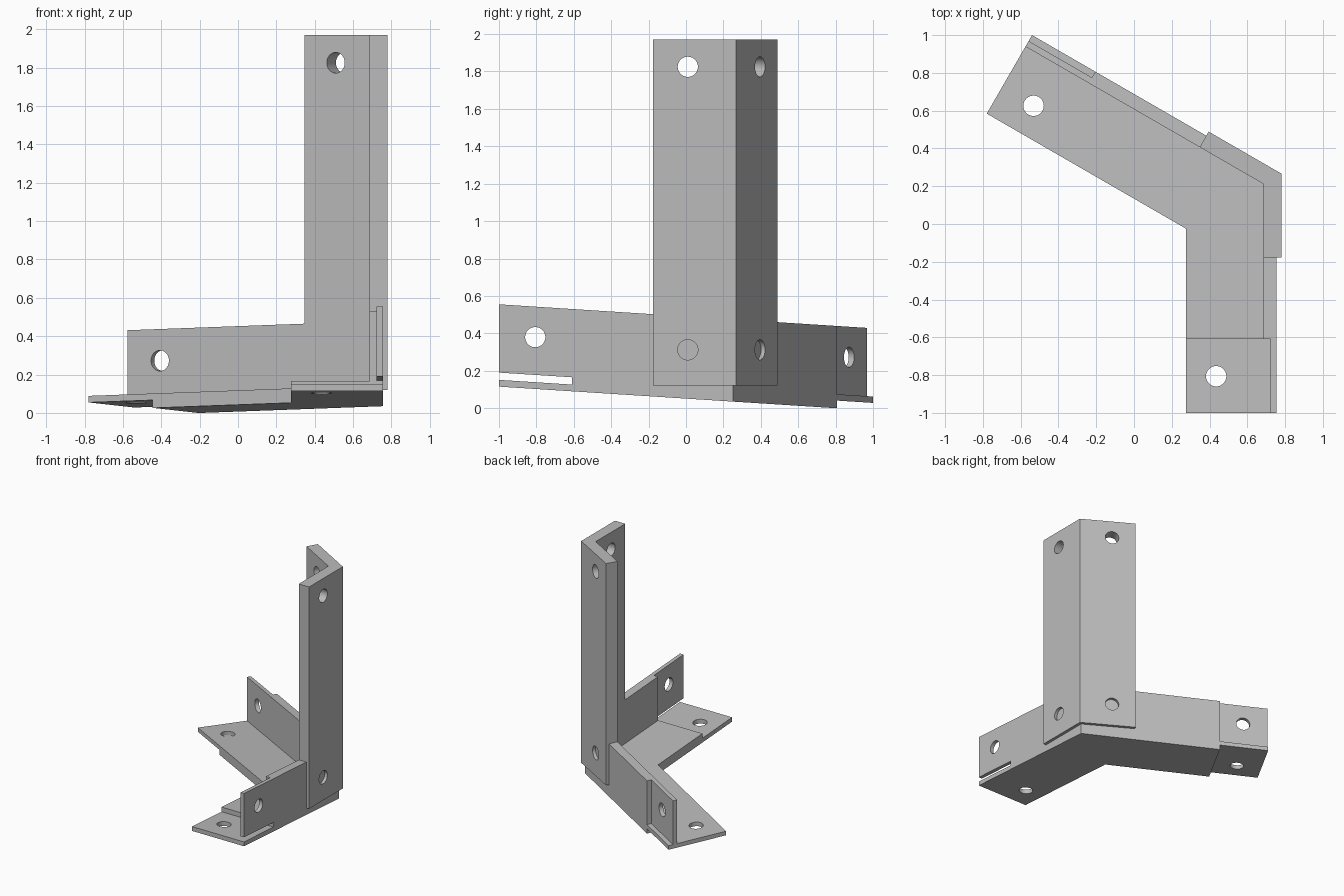
import bpy, bmesh
from math import cos, sin, radians
from mathutils import Vector

cube = bpy.data.objects.get("Cube")
if cube:
    bpy.data.objects.remove(cube, do_unlink=True)

steel = bpy.data.materials.new("grey_steel")
steel.use_nodes = True
GREY = (0.5, 0.5, 0.5, 1)
steel.diffuse_color = GREY
steel.node_tree.nodes["Principled BSDF"].inputs["Base Color"].default_value = GREY

# Plan layout: two arms leave the outer corner, each with an outward normal
CORNER = Vector((0.755, 0.2525))
ANGLE = radians(30)
ARMS = {
    "front": (Vector((0, -1)), Vector((1, 0))),
    "back": (Vector((-cos(ANGLE), sin(ANGLE))), Vector((sin(ANGLE), cos(ANGLE)))),
}
STEP = {"front": 0.8625, "back": 1.108}
END = {"front": 1.2525, "back": 1.495}
WIDTH, WALL, PLATE, TOP = 0.48, 0.07, 0.075, 0.44
RADIUS = 0.054


def point(arm, along, inset):
    direction, normal = ARMS[arm]
    return CORNER + direction * along - normal * inset


def bend(inset):
    return CORNER - Vector((inset, inset * sin(ANGLE) / cos(ANGLE)))


def pitch(y):
    # the arms slope gently down towards the back
    return 0.051 - 0.064 * y


def prism(name, outline, low, high, sloped=True):
    bm = bmesh.new()
    rings = []
    for z in (low, high):
        rings.append([bm.verts.new((p.x, p.y, z + (pitch(p.y) if sloped else 0)))
                      for p in outline])
    bottom, top = rings
    bm.faces.new(bottom)
    bm.faces.new(top)
    n = len(outline)
    for i in range(n):
        j = (i + 1) % n
        bm.faces.new((bottom[i], bottom[j], top[j], top[i]))
    bmesh.ops.recalc_face_normals(bm, faces=bm.faces)
    mesh = bpy.data.meshes.new(name)
    bm.to_mesh(mesh)
    bm.free()
    mesh.materials.append(steel)
    obj = bpy.data.objects.new(name, mesh)
    bpy.context.collection.objects.link(obj)
    return obj


def bent_strip(name, outer, inner, reach, low, high, sloped=True):
    f, b = reach["front"], reach["back"]
    outline = [point("front", f, outer), bend(outer), point("back", b, outer),
               point("back", b, inner), bend(inner), point("front", f, inner)]
    return prism(name, outline, low, high, sloped)


def tongue(name, arm, outer, inner, low, high):
    s, e = STEP[arm], END[arm]
    outline = [point(arm, s, outer), point(arm, e, outer),
               point(arm, e, inner), point(arm, s, inner)]
    return prism(name, outline, low, high)


def drill(obj, centre, axis):
    bpy.ops.mesh.primitive_cylinder_add(vertices=40, radius=RADIUS, depth=0.3,
                                        location=centre)
    cutter = bpy.context.object
    cutter.rotation_euler = axis.to_track_quat("Z", "Y").to_euler()
    cutter.hide_render = True
    mod = obj.modifiers.new("hole", "BOOLEAN")
    mod.operation, mod.solver, mod.object = "DIFFERENCE", "EXACT", cutter
    bpy.context.view_layer.update()
    graph = bpy.context.evaluated_depsgraph_get()
    mesh = bpy.data.meshes.new_from_object(obj.evaluated_get(graph))
    obj.modifiers.clear()
    obj.data = mesh
    bpy.data.objects.remove(cutter, do_unlink=True)


# Bent floor plate and outer wall
bent_strip("floor_plate", 0, WIDTH, STEP, 0, PLATE)
bent_strip("outer_wall", 0, WALL, STEP, PLATE, TOP)

# Half-thickness lap joints: outer half in front, inner half at the back
half = 0.036
tongues = {
    "front": (tongue("front_floor_tongue", "front", 0, WIDTH, 0, half),
              tongue("front_wall_tongue", "front", 0, half - 0.004, PLATE, TOP)),
    "back": (tongue("back_floor_tongue", "back", 0, WIDTH, half + 0.005, PLATE),
             tongue("back_wall_tongue", "back", half, WALL, PLATE, TOP)),
}
for arm, (floor, wall) in tongues.items():
    along = END[arm] - 0.194
    p = point(arm, along, 0.32)
    drill(floor, (p.x, p.y, PLATE + pitch(p.y)), Vector((0, 0, 1)))
    p = point(arm, along, WALL / 2)
    drill(wall, (p.x, p.y, 0.277 + pitch(p.y)), ARMS[arm][1].to_3d())

# Upright angle post, drilled near the top and bottom of both flanges
post = bent_strip("upright_post", -0.025, WALL, {"front": 0.43, "back": 0.43},
                  0.12, 1.97, sloped=False)
for arm in ARMS:
    p = point(arm, 0.243, 0.02)
    for z in (0.312, 1.825):
        drill(post, (p.x, p.y, z), ARMS[arm][1].to_3d())

# Smooth hole walls, crisp plate edges
for obj in bpy.context.scene.objects:
    obj.select_set(obj.type == "MESH" and steel.name in obj.data.materials)
bpy.context.view_layer.objects.active = post
bpy.ops.object.shade_smooth_by_angle(angle=radians(30))
